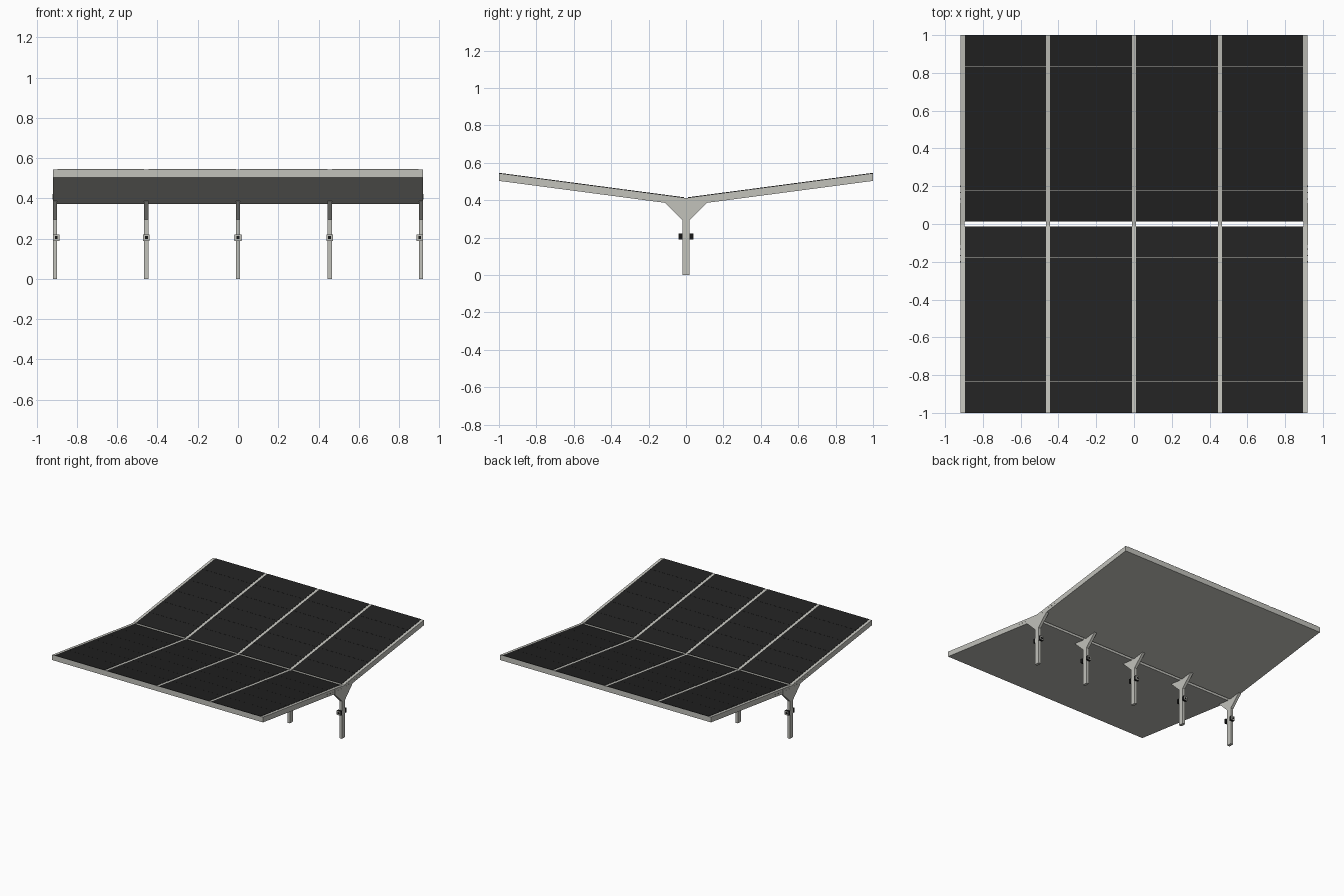
import bpy, bmesh, math
from mathutils import Matrix

if "Cube" in bpy.data.objects:
    bpy.data.objects.remove(bpy.data.objects["Cube"])


def material(name, rgb):
    m = bpy.data.materials.new(name)
    m.diffuse_color = (*rgb, 1)
    m.use_nodes = True
    m.node_tree.nodes["Principled BSDF"].inputs["Base Color"].default_value = m.diffuse_color
    return m


STEEL = material("light steel", (0.54, 0.54, 0.50))
PANEL = material("dark solar glass", (0.016, 0.016, 0.016))
BLACK = material("black housing", (0.008, 0.008, 0.008))

HALF_X, SLOPE = 0.918, 0.132
TOP0, BOT0 = 0.412, 0.371        # canopy top and bottom height at the valley
GAP = 0.012                      # half of the open gap along the valley
POSTS = [-0.909, -0.455, 0.0, 0.455, 0.909]


def finish(bm, name, mat):
    bmesh.ops.recalc_face_normals(bm, faces=bm.faces)
    me = bpy.data.meshes.new(name)
    bm.to_mesh(me)
    bm.free()
    me.materials.append(mat)
    ob = bpy.data.objects.new(name, me)
    bpy.context.collection.objects.link(ob)
    return ob


def extrude_yz(bm, pts, x0, x1):
    """Prism with a cross-section in the YZ plane."""
    f = bm.faces.new([bm.verts.new((x0, y, z)) for y, z in pts])
    r = bmesh.ops.extrude_face_region(bm, geom=[f])
    vs = [v for v in r["geom"] if isinstance(v, bmesh.types.BMVert)]
    bmesh.ops.translate(bm, vec=(x1 - x0, 0, 0), verts=vs)


def box(bm, centre, size):
    bmesh.ops.create_cube(bm, size=1, matrix=Matrix.Translation(centre) @ Matrix.Diagonal((*size, 1)))


def slab(bm, s, y0, y1, lo, hi, x0, x1):
    """Sloping slab on the wing of side s."""
    extrude_yz(bm, [(s * y0, lo + SLOPE * y0), (s * y1, lo + SLOPE * y1),
                    (s * y1, hi + SLOPE * y1), (s * y0, hi + SLOPE * y0)], x0, x1)


for s, side in ((-1, "front"), (1, "back")):
    # canopy deck
    bm = bmesh.new()
    slab(bm, s, GAP, 1.0, BOT0, TOP0, -HALF_X, HALF_X)
    finish(bm, side + "_canopy_deck", STEEL)

    # dark panels in four bays and six rows, beam strips left open between
    bm = bmesh.new()
    rows, step = 6, (1.0 - GAP) / 6
    for a, b in zip(POSTS, POSTS[1:]):
        x0 = max(a + 0.011, -0.896)
        x1 = min(b - 0.011, 0.896)
        for r in range(rows):
            y0 = GAP + r * step
            y1 = y0 + step - (0.001 if r < rows - 1 else 0)
            slab(bm, s, y0, y1, TOP0 - 0.001, TOP0 + 0.002, x0, x1)
    finish(bm, side + "_solar_panels", PANEL)

# posts with flared Y heads
half = [(0.02, 0.0), (0.02, 0.295), (0.11, 0.384), (0.11, TOP0 + SLOPE * 0.11 - 0.003)]
profile = half + [(0, TOP0 - 0.001)] + [(-y, z) for y, z in reversed(half)]
for i, x in enumerate(POSTS):
    bm = bmesh.new()
    extrude_yz(bm, profile, x - 0.011, x + 0.011)
    finish(bm, f"post_{i + 1}", STEEL)

    # charger boxes on both faces of the post
    housing, plate, socket = bmesh.new(), bmesh.new(), bmesh.new()
    cx = max(-0.903, min(0.903, x))
    for s in (-1, 1):
        box(housing, (cx, s * 0.029, 0.205), (0.033, 0.018, 0.033))
        box(plate, (cx, s * 0.0385, 0.205), (0.032, 0.002, 0.032))
        box(socket, (cx, s * 0.0400, 0.205), (0.014, 0.002, 0.014))
    finish(housing, f"charger_box_{i + 1}", BLACK)
    finish(plate, f"charger_face_{i + 1}", STEEL)
    finish(socket, f"charger_socket_{i + 1}", BLACK)

# bolts along the outer ends of the valley joint
bm = bmesh.new()
for sx in (-1, 1):
    for sy in (-1, 1):
        for k in range(6):
            y = 0.03 + k * 0.034
            m = (Matrix.Translation((sx * 0.9195, sy * y, 0.392 + SLOPE * y))
                 @ Matrix.Rotation(math.pi / 2, 4, 'Y'))
            bmesh.ops.create_cone(bm, cap_ends=True, segments=6, radius1=0.003,
                                  radius2=0.003, depth=0.004, matrix=m)
finish(bm, "joint_bolts", STEEL)
